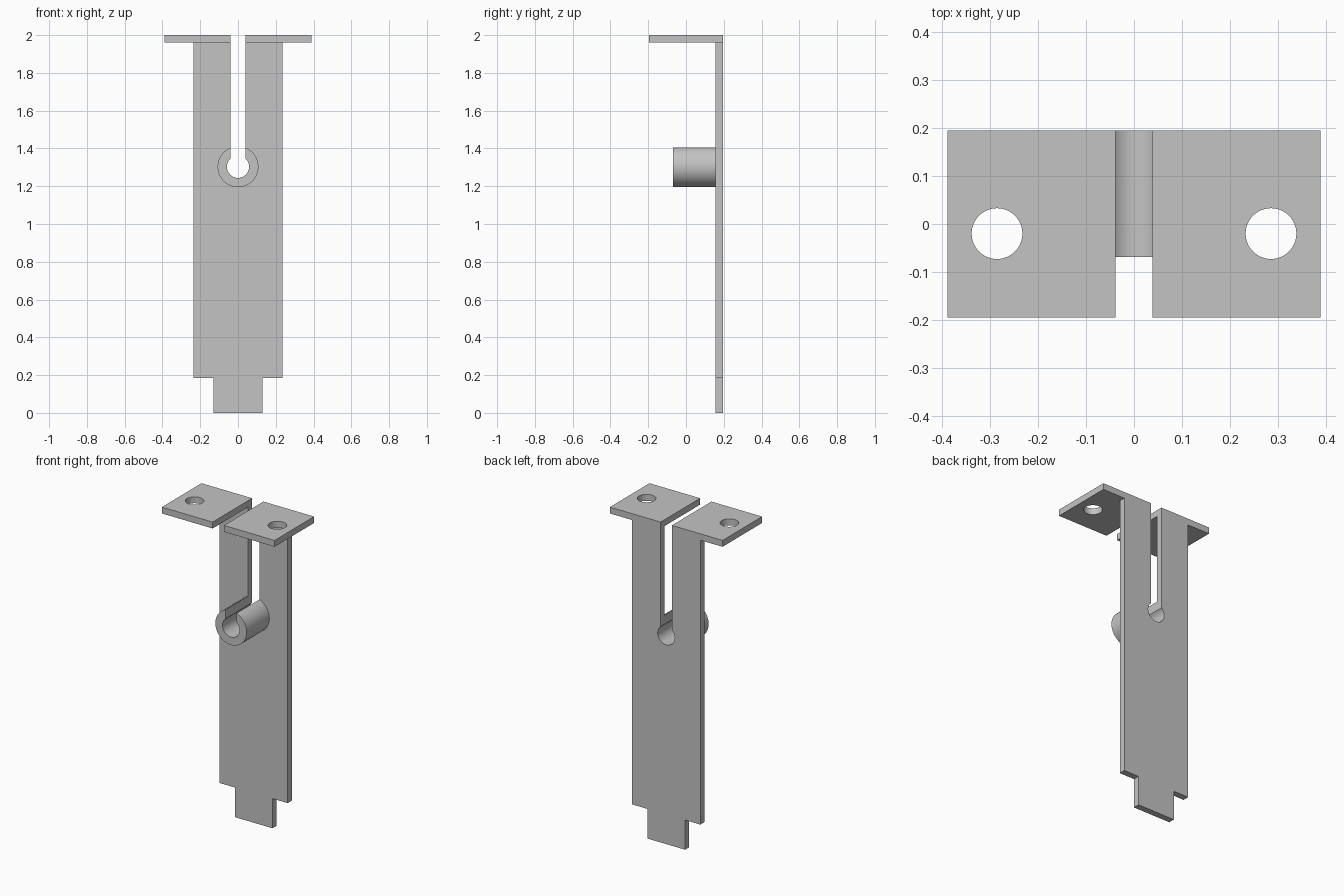
import bpy
import bmesh
from math import asin, cos, sin, pi, radians
from mathutils import Matrix, Vector

if "Cube" in bpy.data.objects:
    bpy.data.objects.remove(bpy.data.objects["Cube"])

THICK = 0.04
BACK = 0.195            # rear face of the bracket
HEIGHT = 2.0
SLOT = 0.039            # half width of the slot
BORE_Z, BORE_R, COLLAR_R = 1.303, 0.059, 0.108

metal = bpy.data.materials.new("plain grey metal")
metal.use_nodes = True
grey = (0.55, 0.55, 0.55, 1)
metal.diffuse_color = grey
metal.node_tree.nodes["Principled BSDF"].inputs["Base Color"].default_value = grey


def open_arc(radius, steps=48):
    """Arc below the slot, from its right edge round the bottom to its left edge."""
    gap = asin(SLOT / radius)
    start, sweep = pi / 2 - gap, 2 * (pi - gap)
    return [(radius * cos(start - sweep * i / steps),
             BORE_Z + radius * sin(start - sweep * i / steps)) for i in range(steps + 1)]


def extruded(name, loops, depth, transform):
    """Fill closed outlines (later ones are holes) and extrude them along local z."""
    bm = bmesh.new()
    for loop in loops:
        verts = [bm.verts.new((x, y, 0)) for x, y in loop]
        for a, b in zip(verts, verts[1:] + verts[:1]):
            bm.edges.new((a, b))
    bmesh.ops.triangle_fill(bm, use_beauty=True, edges=bm.edges[:], normal=Vector((0, 0, 1)))
    bmesh.ops.dissolve_limit(bm, angle_limit=radians(1), verts=[], edges=bm.edges[:])
    new = bmesh.ops.extrude_face_region(bm, geom=bm.faces[:], use_keep_orig=True)["geom"]
    bmesh.ops.translate(bm, vec=(0, 0, depth),
                        verts=[v for v in new if isinstance(v, bmesh.types.BMVert)])
    bmesh.ops.transform(bm, matrix=transform, verts=bm.verts[:])
    bmesh.ops.recalc_face_normals(bm, faces=bm.faces[:])
    mesh = bpy.data.meshes.new(name)
    bm.to_mesh(mesh)
    bm.free()
    mesh.materials.append(metal)
    obj = bpy.data.objects.new(name, mesh)
    bpy.context.collection.objects.link(obj)
    bpy.ops.object.select_all(action='DESELECT')
    obj.select_set(True)
    bpy.context.view_layer.objects.active = obj
    bpy.ops.object.shade_smooth_by_angle(angle=radians(30))


def upright(y):
    """Stand an outline up in x and z, extruding forward from the given y."""
    return Matrix.Translation((0, y, 0)) @ Matrix.Rotation(pi / 2, 4, 'X')


# Upright plate with stepped foot and keyhole slot
top = HEIGHT - THICK
half, foot, step = 0.235, 0.13, 0.185
right_side = [(SLOT, top), (half, top), (half, step), (foot, step), (foot, 0)]
left_side = [(-x, z) for x, z in reversed(right_side)]
extruded("upright_plate", [right_side + left_side + open_arc(BORE_R)[::-1]],
         THICK, upright(BACK))

# Open collar around the keyhole
extruded("open_collar", [open_arc(COLLAR_R) + open_arc(BORE_R)[::-1]],
         0.224, upright(BACK - THICK))

# Drilled mounting tabs folded forward at the top
for side, name in ((1, "left_mounting_tab"), (-1, "right_mounting_tab")):
    inner, outer = side * SLOT, side * 0.389
    plate = [(inner, -BACK), (outer, -BACK), (outer, BACK), (inner, BACK)]
    hole = [(side * 0.286 + 0.053 * cos(2 * pi * i / 48),
             -0.02 + 0.053 * sin(2 * pi * i / 48)) for i in range(48)]
    extruded(name, [plate, hole], THICK, Matrix.Translation((0, 0, top)))
